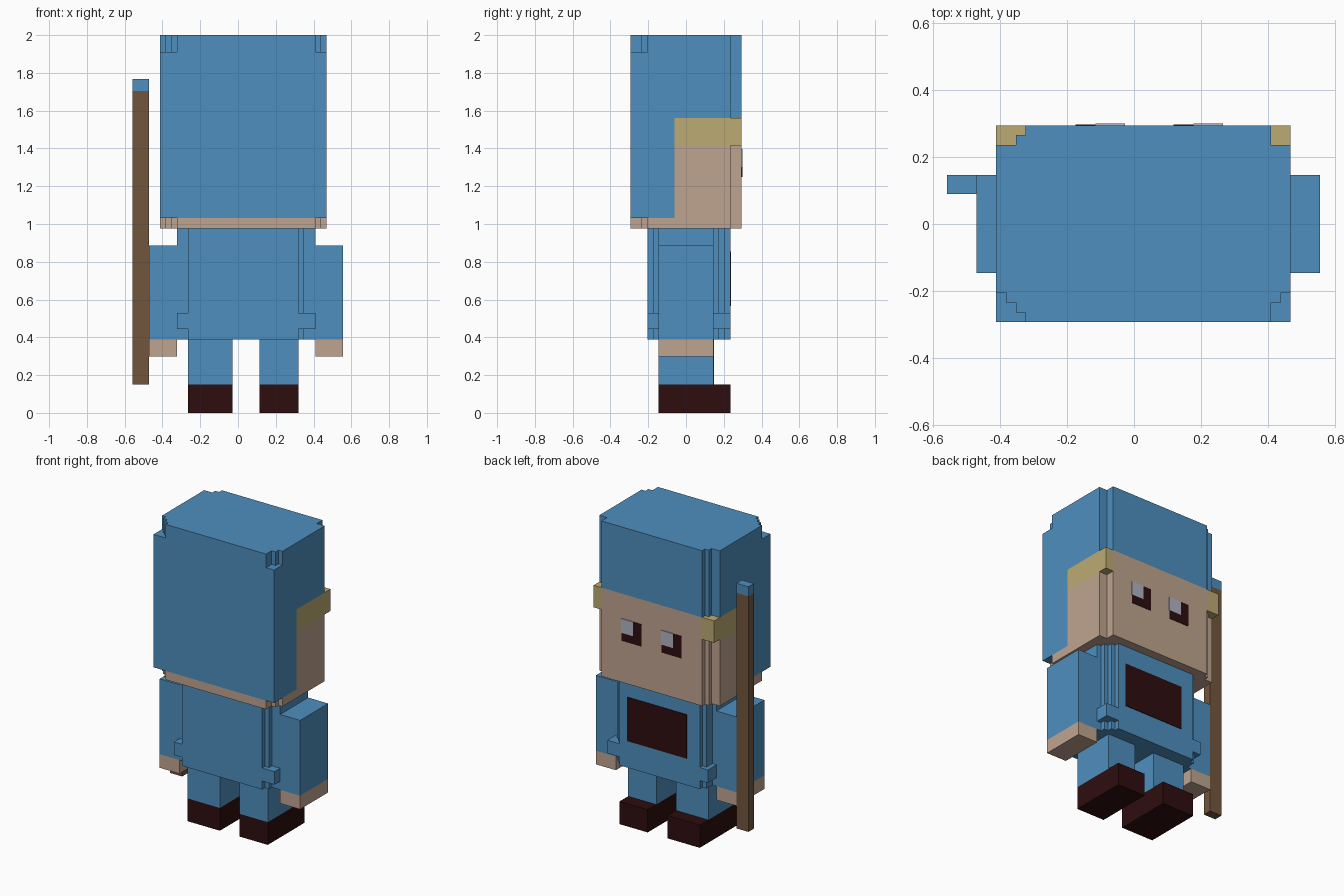
import bpy
import bmesh

if "Cube" in bpy.data.objects:
    bpy.data.objects.remove(bpy.data.objects["Cube"], do_unlink=True)


def linear(c):
    c /= 255
    return c / 12.92 if c <= 0.04045 else ((c + 0.055) / 1.055) ** 2.4


def material(name, rgb):
    mat = bpy.data.materials.new(name)
    col = [linear(c) for c in rgb] + [1.0]
    mat.diffuse_color = col
    mat.use_nodes = True
    for node in mat.node_tree.nodes:
        if node.type == 'BSDF_PRINCIPLED':
            node.inputs["Base Color"].default_value = col
            node.inputs["Roughness"].default_value = 0.9
    return mat


BLUE = material("cloth blue", (78, 143, 191))
SKIN = material("skin", (191, 164, 143))
GOLD = material("band yellow", (189, 171, 115))
WOOD = material("wood brown", (114, 86, 60))
DARK = material("dark maroon", (46, 13, 14))
PALE = material("eye grey", (176, 181, 195))


def prism(name, outline, z0, z1, mat):
    """Extrude a flat outline from z0 up to z1."""
    bm = bmesh.new()
    base = bm.faces.new([bm.verts.new((x, y, z0)) for x, y in outline])
    top = bmesh.ops.extrude_face_region(bm, geom=[base])["geom"]
    for v in top:
        if isinstance(v, bmesh.types.BMVert):
            v.co.z = z1
    bmesh.ops.recalc_face_normals(bm, faces=bm.faces)
    mesh = bpy.data.meshes.new(name)
    bm.to_mesh(mesh)
    bm.free()
    mesh.materials.append(mat)
    obj = bpy.data.objects.new(name, mesh)
    bpy.context.scene.collection.objects.link(obj)
    return obj


def box(name, x0, x1, y0, y1, z0, z1, mat):
    return prism(name, [(x0, y0), (x1, y0), (x1, y1), (x0, y1)], z0, z1, mat)


# Head: stepped corners, listed anticlockwise
HX0, HX1, HY0, HY1, HAIR_Y = -0.412, 0.468, -0.293, 0.295, -0.06
face_corners = [(0.468, 0.236), (0.41, 0.236), (0.41, 0.295),
                (-0.324, 0.295), (-0.324, 0.266), (-0.353, 0.266),
                (-0.353, 0.236), (-0.412, 0.236)]
rear_corners = [(-0.412, -0.205), (-0.383, -0.205), (-0.383, -0.235),
                (-0.353, -0.235), (-0.353, -0.264), (-0.324, -0.264),
                (-0.324, -0.293), (0.41, -0.293), (0.41, -0.235),
                (0.44, -0.235), (0.44, -0.205), (0.468, -0.205)]
head_outline = rear_corners + face_corners
front_half = [(HX0, HAIR_Y), (HX1, HAIR_Y)] + face_corners
square_back = [(HX0, HY0), (HX1, HY0)] + face_corners

prism("jaw", head_outline, 0.975, 1.033, SKIN)
box("hair_back", HX0, HX1, HY0, HAIR_Y, 1.033, 1.56, BLUE)
prism("face", front_half, 1.033, 1.415, SKIN)
box("forehead", -0.324, 0.41, HAIR_Y, HY1, 1.415, 1.56, SKIN)
box("band_left", 0.41, HX1, HAIR_Y, HY1, 1.415, 1.56, GOLD)
box("band_right", HX0, -0.324, HAIR_Y, HY1, 1.415, 1.56, GOLD)
prism("hair_upper", square_back, 1.56, 1.91, BLUE)
prism("hair_crown", head_outline, 1.91, 2.0, BLUE)

# Eyes with a pale highlight
for side, x0 in (("right", -0.175), ("left", 0.118)):
    box("eye_" + side, x0, x0 + 0.146, 0.293, 0.298, 1.25, 1.396, DARK)
    box("eye_highlight_" + side, x0 + 0.06, x0 + 0.148, 0.294, 0.3,
        1.303, 1.397, PALE)

# Torso: stepped corners, with a square belt near the hem
torso_outline = [
    (-0.324, -0.146), (-0.265, -0.146), (-0.265, -0.205),
    (0.32, -0.205), (0.32, -0.176), (0.35, -0.176), (0.35, -0.146),
    (0.41, -0.146), (0.41, 0.146), (0.38, 0.146), (0.38, 0.176),
    (0.35, 0.176), (0.35, 0.206), (0.32, 0.206), (0.32, 0.235),
    (-0.265, 0.235), (-0.265, 0.206), (-0.295, 0.206), (-0.295, 0.146),
    (-0.324, 0.146)]
prism("torso_hem", torso_outline, 0.388, 0.444, BLUE)
box("belt", -0.324, 0.41, -0.205, 0.235, 0.444, 0.53, BLUE)
prism("torso", torso_outline, 0.53, 0.975, BLUE)
box("chest_panel", -0.172, 0.265, 0.232, 0.239, 0.565, 0.855, DARK)

# Limbs
for side, ax0, ax1, lx0, lx1 in (("right", -0.47, -0.324, -0.265, -0.03),
                                 ("left", 0.41, 0.556, 0.115, 0.32)):
    box("arm_" + side, ax0, ax1, -0.146, 0.146, 0.388, 0.885, BLUE)
    box("hand_" + side, ax0, ax1, -0.146, 0.146, 0.298, 0.388, SKIN)
    box("leg_" + side, lx0, lx1, -0.146, 0.146, 0.15, 0.388, BLUE)
    box("shoe_" + side, lx0, lx1, -0.146, 0.235, 0.0, 0.15, DARK)

# Staff
box("staff", -0.559, -0.471, 0.09, 0.147, 0.15, 1.705, WOOD)
box("staff_tip", -0.559, -0.471, 0.09, 0.147, 1.705, 1.768, BLUE)
